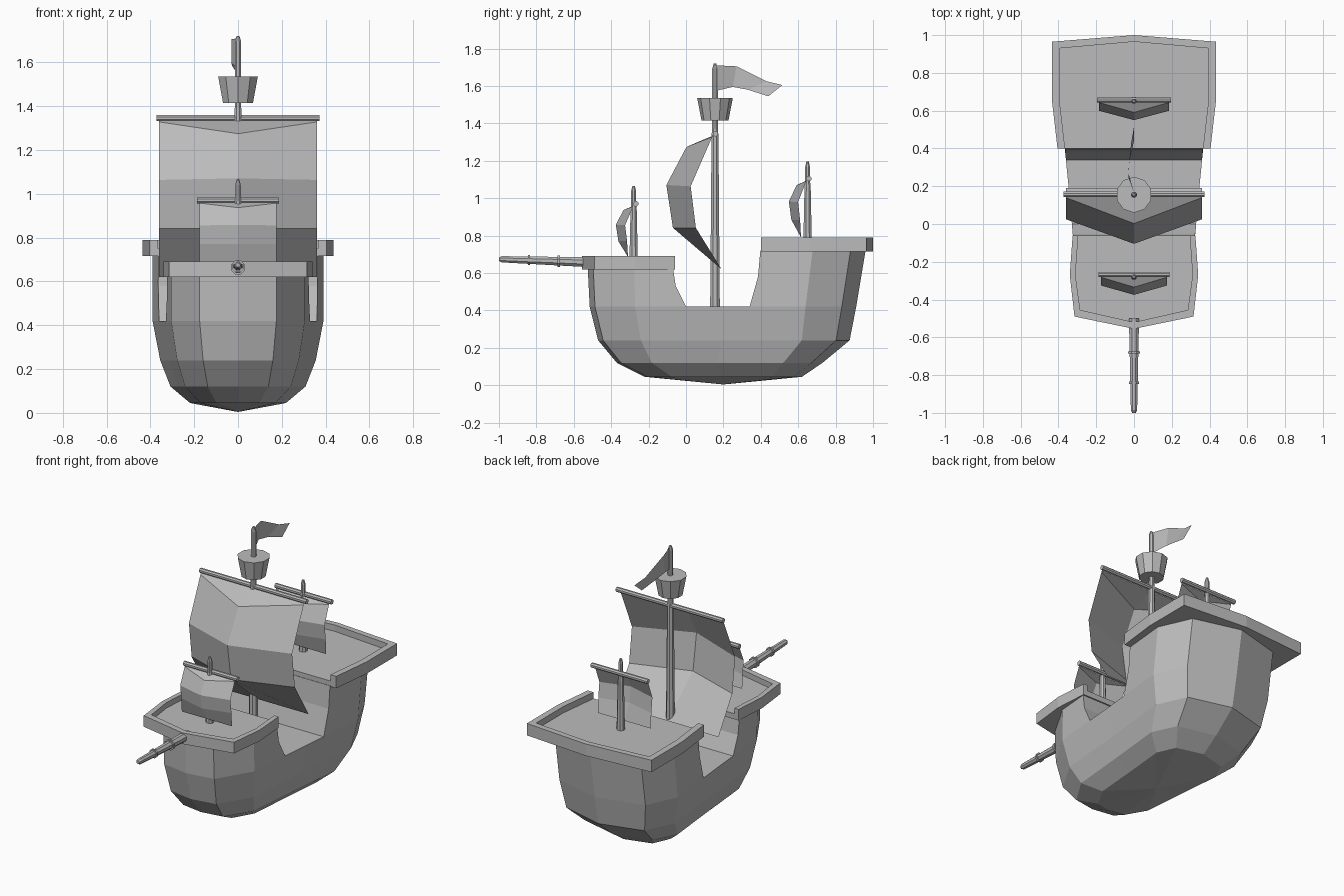
import bpy, bmesh, math
from mathutils import Vector

if "Cube" in bpy.data.objects:
    bpy.data.objects.remove(bpy.data.objects["Cube"])

GREY = (0.5, 0.5, 0.5, 1)
mat = bpy.data.materials.new("plain grey")
mat.use_nodes = True
mat.diffuse_color = GREY
mat.node_tree.nodes["Principled BSDF"].inputs["Base Color"].default_value = GREY


def make(name, verts, faces, closed=True):
    mesh = bpy.data.meshes.new(name)
    mesh.from_pydata(verts, [], faces)
    if closed:
        bm = bmesh.new()
        bm.from_mesh(mesh)
        bmesh.ops.recalc_face_normals(bm, faces=bm.faces)
        bm.to_mesh(mesh)
        bm.free()
    mesh.materials.append(mat)
    obj = bpy.data.objects.new(name, mesh)
    bpy.context.collection.objects.link(obj)
    return obj


def loft(name, rings):
    """Skin a stack of equal-length rings and cap both ends."""
    n = len(rings[0])
    verts = [p for ring in rings for p in ring]
    faces = [(k * n + i, k * n + (i + 1) % n, (k + 1) * n + (i + 1) % n, (k + 1) * n + i)
             for k in range(len(rings) - 1) for i in range(n)]
    faces += [tuple(range(n)), tuple(range(len(verts) - n, len(verts)))]
    return make(name, verts, faces)


def prism(name, outline, z0, z1):
    return loft(name, [[(x, y, z) for x, y in outline] for z in (z0, z1)])


def spar(name, start, end, profile, sides=8):
    """Turned pole: profile holds (fraction along the axis, radius)."""
    start, end = Vector(start), Vector(end)
    turn = (end - start).to_track_quat('Z', 'Y')
    rings = []
    for f, r in profile:
        ring = [Vector((r * math.cos(a), r * math.sin(a), 0))
                for a in (math.tau * (i + 0.5) / sides for i in range(sides))]
        rings.append([start.lerp(end, f) + turn @ p for p in ring])
    return loft(name, rings)


def mirrored(half):
    """Complete a half outline running from the centreline outwards."""
    return half + [(-x, y) for x, y in reversed(half) if x > 0]


# Hull: one plan outline scaled at each height (z, bow y, stern y, width)
PLAN = [(0, 0), (0.175, 0.02), (0.305, 0.17), (0.345, 0.49),
        (0.39, 0.81), (0.30, 0.946), (0, 1)]
LEVELS = [(0.005, 0.19, 0.21, 0.01), (0.045, -0.22, 0.62, 0.56), (0.12, -0.37, 0.73, 0.79),
          (0.24, -0.47, 0.875, 0.91), (0.42, -0.515, 0.91, 1), (0.72, -0.53, 0.96, 1)]
hull = loft("hull", [[(x * w, yb + t * (ys - yb), z) for x, t in mirrored(PLAN)]
                     for z, yb, ys, w in LEVELS])

# Waist cut out of the hull between the raised ends
CUT = [(-1, 0.63), (-0.07, 0.63), (-0.055, 0.53), (0, 0.42), (0.34, 0.42),
       (0.385, 0.58), (0.4, 0.75), (0.4, 1), (-1, 1)]
cutter = loft("waist_cutter", [[(x, y, z) for y, z in CUT] for x in (-1, 1)])
cutter.hide_render = True
cut = hull.modifiers.new("waist", 'BOOLEAN')
cut.operation, cut.solver, cut.object = 'DIFFERENCE', 'EXACT', cutter
bpy.context.view_layer.objects.active = hull
hull.select_set(True)
bpy.ops.object.modifier_apply(modifier="waist")
bpy.data.objects.remove(cutter)


# Raised decks with a rail open towards the waist
def deck(name, outer, inner, z0, floor, z1):
    prism(name + "_deck", mirrored(outer), z0, floor)
    left = [(-x, y) for x, y in reversed(outer)] + outer[1:]
    back = list(reversed(inner)) + [(-x, y) for x, y in inner[1:]]
    prism(name + "_rail", left + back, floor, z1)


deck("fore", [(0, -0.555), (0.315, -0.49), (0.34, -0.27), (0.325, -0.06)],
     [(0, -0.52), (0.285, -0.455), (0.31, -0.27), (0.295, -0.06)], 0.62, 0.655, 0.69)
deck("aft", [(0, 1), (0.435, 0.965), (0.435, 0.66), (0.405, 0.4)],
     [(0, 0.965), (0.395, 0.93), (0.395, 0.66), (0.365, 0.4)], 0.715, 0.75, 0.79)

# Masts
spar("main_mast", (0, 0.155, 0.41), (0, 0.155, 1.72),
     [(0, 0.028), (0.7, 0.02), (0.75, 0.016), (0.98, 0.016), (1, 0.007)])
for name, y, z0, z1 in (("fore_mast", -0.28, 0.64, 1.065), ("aft_mast", 0.65, 0.74, 1.195)):
    spar(name, (0, y, z0), (0, y, z1),
         [(0, 0.025), (0.7, 0.018), (0.78, 0.014), (0.94, 0.014), (1, 0.007)])
spar("lookout_nest", (0, 0.155, 1.415), (0, 0.155, 1.535), [(0, 0.072), (1, 0.095)], 10)

# Bowsprit with two collars
spar("bowsprit", (0, -0.5, 0.657), (0, -1, 0.674), [(0, 0.029), (0.97, 0.018), (1, 0.01)])
for name, y, z, r in (("inner_collar", -0.68, 0.663, 0.034), ("outer_collar", -0.84, 0.669, 0.029)):
    spar(name, (0, y + 0.006, z), (0, y - 0.006, z), [(0, r), (1, r)])

# Sails: rows of (drop, edge bulge, centre drop, centre bulge)
ROWS = [(0, 0, 0, 0), (0.01, 0.02, 0.085, 0.57), (0.38, 0.48, 0.37, 1),
        (0.69, 0.37, 0.69, 0.86), (1, None, 1, None)]


def sail(name, y, top, height, width, bulge, foot):
    verts, faces = [], []
    for drop, edge, mid_drop, mid in ROWS:
        ye = foot if edge is None else y - edge * bulge
        ym = foot if mid is None else y - mid * bulge
        verts += [(-width, ye, top - drop * height), (0, ym, top - mid_drop * height),
                  (width, ye, top - drop * height)]
    for k in range(len(ROWS) - 1):
        for i in (0, 1):
            a = 3 * k + i
            faces.append((a, a + 3, a + 4, a + 1))
    make(name + "_sail", verts, faces, closed=False)
    yard_y, ends = y + 0.012, width + 0.012
    spar(name + "_yard", (-ends, yard_y, top + 0.01), (ends, yard_y, top + 0.01),
         [(0, 0.015), (1, 0.015)])


sail("main", 0.145, 1.335, 0.715, 0.36, 0.25, 0.19)
sail("fore", -0.28, 0.96, 0.275, 0.175, 0.095, -0.31)
sail("aft", 0.645, 1.095, 0.305, 0.185, 0.095, 0.615)

# Flag
UPPER = [(0, 0.165, 1.71), (-0.03, 0.27, 1.705), (-0.015, 0.43, 1.625), (0, 0.515, 1.605)]
LOWER = [(0, 0.165, 1.575), (-0.03, 0.25, 1.595), (-0.025, 0.33, 1.58), (0, 0.44, 1.545)]
make("flag", UPPER + LOWER, [(i, i + 1, i + 5, i + 4) for i in range(3)], closed=False)
